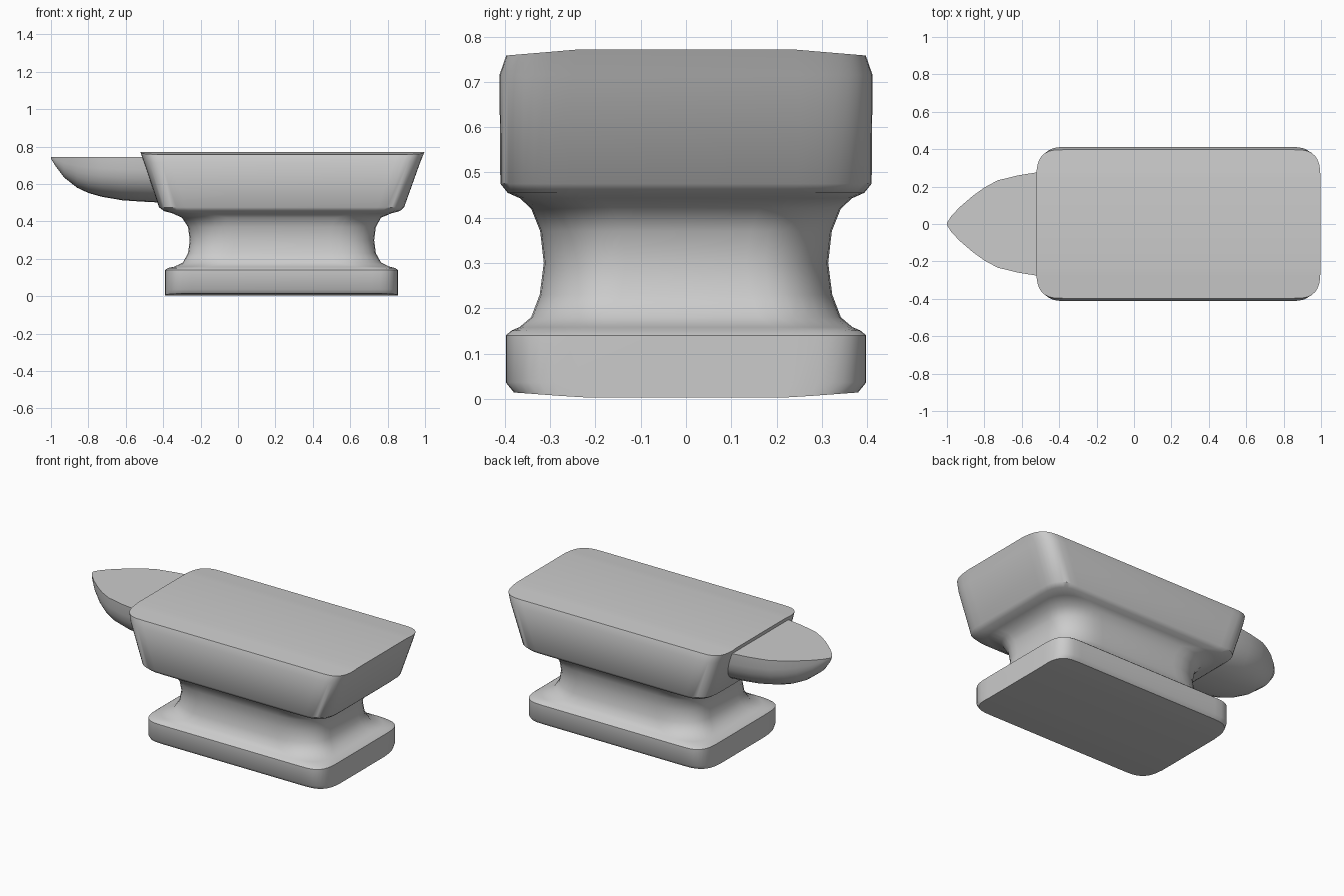
import bpy, bmesh
from math import sin, cos, pi

if "Cube" in bpy.data.objects:
    bpy.data.objects.remove(bpy.data.objects["Cube"])


def finish(name, bm, angle):
    bmesh.ops.recalc_face_normals(bm, faces=bm.faces)
    me = bpy.data.meshes.new(name)
    bm.to_mesh(me)
    bm.free()
    ob = bpy.data.objects.new(name, me)
    bpy.context.collection.objects.link(ob)
    bpy.ops.object.select_all(action='DESELECT')
    bpy.context.view_layer.objects.active = ob
    ob.select_set(True)
    bpy.ops.object.shade_smooth_by_angle(angle=angle)
    return ob


def skin(bm, rings):
    n = len(rings[0])
    for a, b in zip(rings, rings[1:]):
        for i in range(n):
            j = (i + 1) % n
            bm.faces.new((a[i], a[j], b[j], b[i]))


def plan(x0, x1, hy, rx, ry, e):
    """Rounded rectangle: right side going up in y, then left side going down."""
    corner = []
    for k in range(9):
        t = k / 8 * pi / 2
        corner.append((rx * (1 - max(cos(t), 0) ** (2 / e)), hy - ry + ry * sin(t) ** (2 / e)))
    half = [(d, -y) for d, y in reversed(corner)] + corner
    return [(x1 - d, y) for d, y in half] + [(x0 + d, y) for d, y in reversed(half)]


# Body: z, left x, right x, half depth, corner softness, edge drop
WIDE = (0.14, 0.16, 3.0)
MID = (0.18, 0.17, 2.5)
SOFT = (0.24, 0.18, 2.2)
sections = [
    (0.003, -0.39, 0.855, 0.38, WIDE, -0.011),
    (0.036, -0.39, 0.855, 0.398, WIDE, 0),
    (0.140, -0.39, 0.855, 0.398, WIDE, 0),
    (0.151, -0.375, 0.84, 0.385, WIDE, 0),
    (0.158, -0.34, 0.81, 0.368, MID, 0),
    (0.180, -0.295, 0.765, 0.342, SOFT, 0),
    (0.230, -0.267, 0.737, 0.323, SOFT, 0),
    (0.300, -0.258, 0.728, 0.314, SOFT, 0),
    (0.370, -0.267, 0.737, 0.322, SOFT, 0),
    (0.420, -0.30, 0.765, 0.342, SOFT, 0),
    (0.443, -0.35, 0.82, 0.367, MID, 0),
    (0.455, -0.395, 0.865, 0.394, WIDE, 0),
    (0.475, -0.422, 0.888, 0.410, WIDE, 0),
    (0.715, -0.502, 0.974, 0.412, WIDE, 0),
    (0.772, -0.522, 0.997, 0.397, WIDE, 0.014),
]
bm = bmesh.new()
rings = []
for z, x0, x1, hy, soft, drop in sections:
    rings.append([bm.verts.new((x, y, z - drop * max(0, abs(y) - 0.23) / (hy - 0.23)))
                  for x, y in plan(x0, x1, hy, *soft)])
skin(bm, rings)
for r in (rings[0], rings[-1]):
    n = len(r)
    for i in range(n // 2 - 1):
        bm.faces.new((r[i], r[i + 1], r[n - 2 - i], r[n - 1 - i]))
finish("anvil_body", bm, 0.7)

# Horn: x, half width, underside z; flat top at z 0.743
horn = [(-1.0, 0.006, 0.735), (-0.975, 0.045, 0.695), (-0.93, 0.092, 0.635),
        (-0.86, 0.152, 0.58), (-0.80, 0.195, 0.552), (-0.73, 0.233, 0.532),
        (-0.62, 0.26, 0.513), (-0.52, 0.276, 0.506), (-0.40, 0.285, 0.50)]
TOP = 0.743
bm = bmesh.new()
rings = []
for x, w, low in horn:
    ring = []
    for k in range(17):
        t = pi * k / 16
        c, s = cos(t), max(sin(t), 0)
        y = w * abs(c) ** (2 / 2.6) * (1 if c > 0 else -1)
        ring.append(bm.verts.new((x, y, TOP - (TOP - low) * s ** (2 / 2.6))))
    rings.append(ring)
skin(bm, rings)
bm.faces.new(rings[0])
bm.faces.new(rings[-1])
finish("horn", bm, 0.8)
